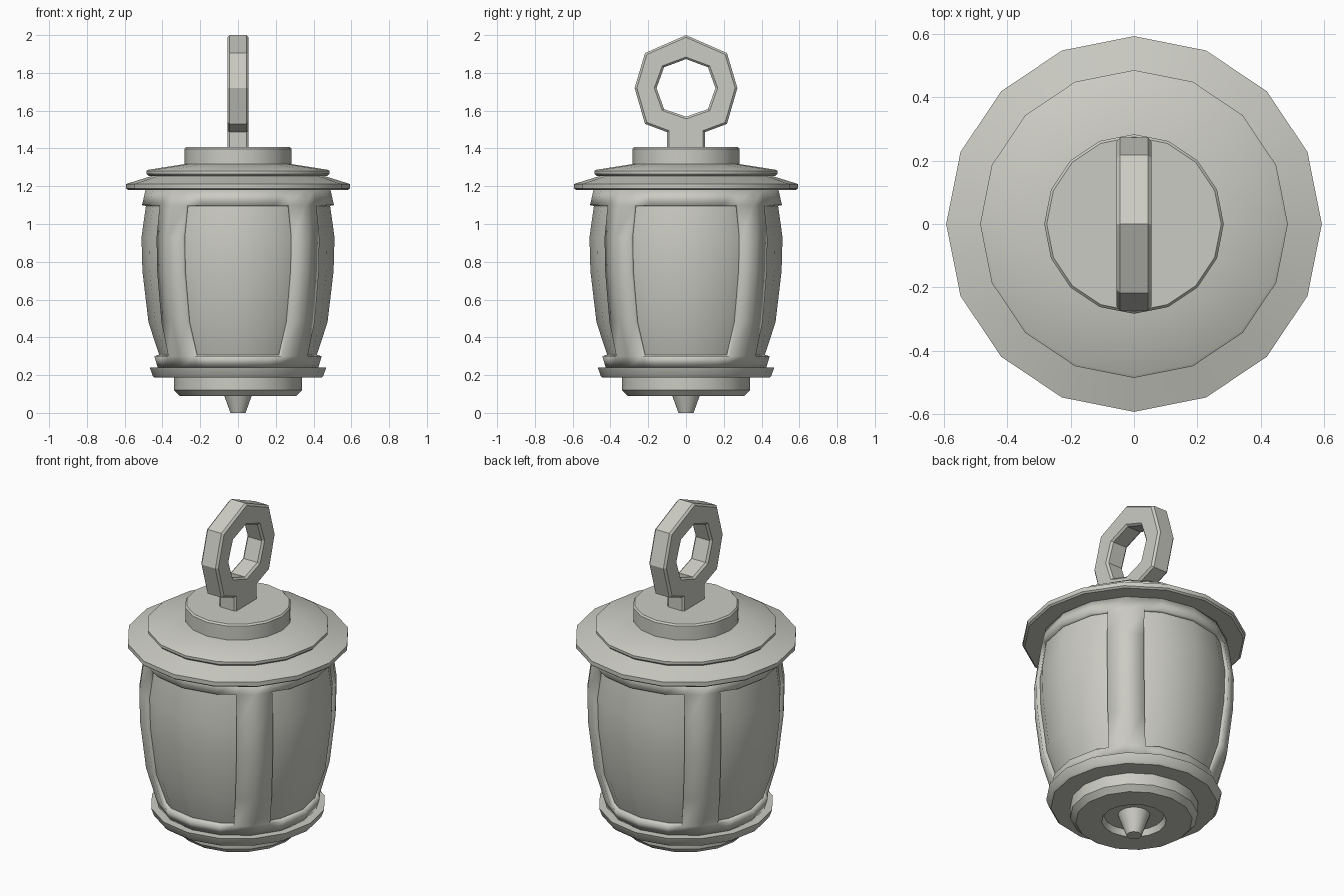
import bpy, bmesh, math
from math import sin, cos, tan, radians, atan2, pi

cube = bpy.data.objects.get("Cube")
if cube:
    bpy.data.objects.remove(cube, do_unlink=True)

SIDES = 16
STEP = 2 * pi / SIDES

metal = bpy.data.materials.new("pale_grey")
metal.use_nodes = True
GREY = (0.6, 0.6, 0.55, 1)
metal.diffuse_color = GREY
metal.node_tree.nodes["Principled BSDF"].inputs["Base Color"].default_value = GREY


def finish(bm, name):
    """Turn a bmesh into a smooth-shaded object with sharp edges kept."""
    bmesh.ops.remove_doubles(bm, verts=bm.verts[:], dist=1e-5)
    bmesh.ops.recalc_face_normals(bm, faces=bm.faces[:])
    mesh = bpy.data.meshes.new(name)
    bm.to_mesh(mesh)
    bm.free()
    mesh.materials.append(metal)
    obj = bpy.data.objects.new(name, mesh)
    bpy.context.collection.objects.link(obj)
    return obj


def smooth(obj):
    bpy.ops.object.select_all(action='DESELECT')
    obj.select_set(True)
    bpy.context.view_layer.objects.active = obj
    bpy.ops.object.shade_smooth_by_angle(angle=radians(30))


def lathe(name, profile):
    """Spin a (radius, height) profile around the z axis."""
    bm = bmesh.new()
    rings = []
    for r, z in profile:
        if r == 0:
            rings.append([bm.verts.new((0, 0, z))] * SIDES)
        else:
            rings.append([bm.verts.new((r * cos(i * STEP), r * sin(i * STEP), z))
                          for i in range(SIDES)])
    for a, b in zip(rings, rings[1:]):
        for i in range(SIDES):
            j = (i + 1) % SIDES
            bm.faces.new(dict.fromkeys((a[i], a[j], b[j], b[i])))
    obj = finish(bm, name)
    smooth(obj)
    return obj


# Base with recessed underside and drain spike
lathe("base", [(0, 0), (.04, 0), (.085, .125), (.16, .125), (.172, .09), (.31, .09),
               (.34, .12), (.34, .187), (0, .187)])

# Tray under the body
lathe("tray", [(0, .187), (.442, .187), (.452, .197), (.467, .24), (0, .24)])

# Rounded glass behind the frame
lathe("glass", [(.395, .24), (.415, .3), (.474, .48), (.506, .75), (.511, .93),
                (.487, 1.1), (.478, 1.17)])

# Stepped roof with cap
lathe("roof", [(0, 1.18), (.582, 1.18), (.592, 1.188), (.592, 1.212), (.46, 1.253),
               (.474, 1.255), (.485, 1.266), (.485, 1.281), (.476, 1.287),
               (.283, 1.317), (.283, 1.398), (.275, 1.407), (0, 1.407)])


# Frame: two rings joined by four posts of constant width
def build_frame():
    profile = [(.425, .24), (.443, .3), (.495, .48), (.527, .75), (.531, .93),
               (.508, 1.1), (.49, 1.18)]
    half_width = .098
    bm = bmesh.new()
    rows = []
    for r, z in profile:
        edge_r = r - half_width * tan(STEP / 2)
        a, d = atan2(half_width, edge_r), math.hypot(half_width, edge_r)
        row = []
        for quarter in range(4):
            mid = pi / 4 + quarter * pi / 2
            for offset, rad in ((-2 * STEP, r), (-STEP, r), (-a, d), (0, r), (a, d), (STEP, r)):
                row.append(bm.verts.new((rad * cos(mid + offset), rad * sin(mid + offset), z)))
        rows.append(row)
    count = len(rows[0])
    for k in range(len(rows) - 1):
        is_ring = k in (0, len(rows) - 2)
        for i in range(count):
            if is_ring or i % 6 in (2, 3):
                j = (i + 1) % count
                bm.faces.new((rows[k][i], rows[k][j], rows[k + 1][j], rows[k + 1][i]))
    obj = finish(bm, "frame")
    smooth(obj)
    solid = obj.modifiers.new("thickness", 'SOLIDIFY')
    solid.thickness = .04
    solid.offset = -1


build_frame()


# Hanging ring and stem: half outline, mirrored, thickened and chamfered
def build_hanger():
    outer = [(0, 2), (.217, 1.905), (.272, 1.72), (.217, 1.53), (.1, 1.486)]
    inner = [(0, 1.873), (.116, 1.83), (.156, 1.72), (.116, 1.608), (0, 1.568)]
    bm = bmesh.new()

    def face(points):
        bm.faces.new([bm.verts.new((0, y, z)) for y, z in points])

    for k in range(4):
        face((outer[k], outer[k + 1], inner[k + 1], inner[k]))
    face((outer[4], (.1, 1.39), (0, 1.39), inner[4]))
    obj = finish(bm, "hanging_ring")
    mirror = obj.modifiers.new("mirror", 'MIRROR')
    mirror.use_axis = (False, True, False)
    solid = obj.modifiers.new("thickness", 'SOLIDIFY')
    solid.thickness = .11
    solid.offset = 0
    bevel = obj.modifiers.new("chamfer", 'BEVEL')
    bevel.width = .011
    bevel.segments = 1
    bevel.limit_method = 'ANGLE'
    bevel.angle_limit = radians(78)


build_hanger()
